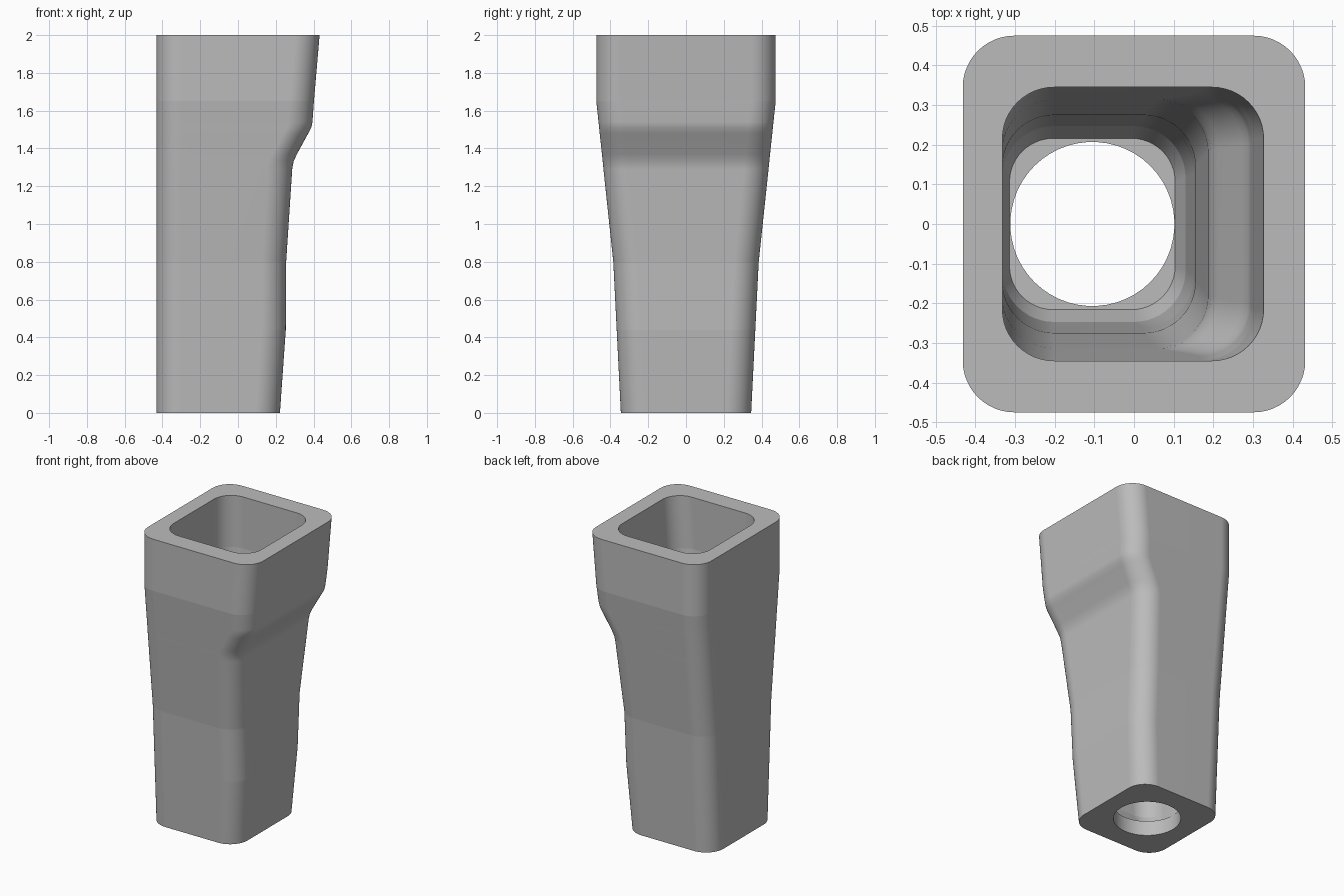
import bpy, bmesh, math

cube = bpy.data.objects.get("Cube")
if cube:
    bpy.data.objects.remove(cube)

STEPS = 12            # segments per rounded corner
COUNT = 4 * (STEPS + 1)


def rounded_ring(bm, z, x0, x1, half_y, r):
    """Rounded rectangle, counter-clockwise from the +x side."""
    corners = [(x1 - r, half_y - r), (x0 + r, half_y - r),
               (x0 + r, r - half_y), (x1 - r, r - half_y)]
    ring = []
    for i, (cx, cy) in enumerate(corners):
        for j in range(STEPS + 1):
            a = math.pi / 2 * (i + j / STEPS)
            ring.append(bm.verts.new((cx + r * math.cos(a), cy + r * math.sin(a), z)))
    return ring


def circle_ring(bm, z, cx, r):
    ring = []
    for k in range(COUNT):
        a = math.tau * (k + 0.5) / COUNT
        ring.append(bm.verts.new((cx + r * math.cos(a), r * math.sin(a), z)))
    return ring


def bridge(bm, a, b):
    for k in range(COUNT):
        n = (k + 1) % COUNT
        bm.faces.new((a[k], a[n], b[n], b[k])).smooth = True


# Height, right edge, half depth, crisp bend
outer = [(0, 0.222, 0.345, True), (0.44, 0.253, 0.367, True), (0.8, 0.255, 0.385, True),
         (1.29, 0.287, 0.437, False), (1.33, 0.294, 0.441, False), (1.37, 0.312, 0.445, False),
         (1.48, 0.372, 0.457, False), (1.51, 0.388, 0.460, False), (1.54, 0.394, 0.463, False),
         (1.65, 0.402, 0.475, True), (2, 0.432, 0.475, True)]
inner = [(2, 0.327, 0.345, True), (1.65, 0.302, 0.345, True), (1.54, 0.294, 0.334, False),
         (1.51, 0.288, 0.331, False), (1.48, 0.272, 0.328, False), (1.37, 0.212, 0.318, False),
         (1.33, 0.194, 0.314, False), (1.29, 0.187, 0.311, False), (0.8, 0.155, 0.275, True),
         (0.44, 0.152, 0.26, True), (0.17, 0.13, 0.247, True)]

# Socket body: outside wall, rim, cavity, floor, round drain hole, underside
bm = bmesh.new()
rings, crisp = [], []
for z, x1, hy, sharp in outer:
    rings.append(rounded_ring(bm, z, -0.432, x1, hy, 0.13))
    crisp.append(sharp)
for z, x1, hy, sharp in inner:
    rings.append(rounded_ring(bm, z, -0.332, x1, hy, 0.13))
    crisp.append(sharp)
rings.append(rounded_ring(bm, 0.1, -0.314, 0.104, 0.216, 0.11))
rings.append(circle_ring(bm, 0.1, -0.105, 0.207))
rings.append(circle_ring(bm, 0, -0.105, 0.207))
crisp += [True] * 3
for k in range(len(rings)):
    bridge(bm, rings[k], rings[(k + 1) % len(rings)])

# Keep the crisp bends sharp
for ring, sharp in zip(rings, crisp):
    if sharp:
        for k in range(COUNT):
            edge = bm.edges.get((ring[k], ring[(k + 1) % COUNT]))
            if edge:
                edge.smooth = False
bmesh.ops.recalc_face_normals(bm, faces=bm.faces)
mesh = bpy.data.meshes.new("tapered_socket")
bm.to_mesh(mesh)
bm.free()
body = bpy.data.objects.new("tapered_socket", mesh)
bpy.context.collection.objects.link(body)

# Flat walls stay flat beside the rounded corners
weighted = body.modifiers.new("Weighted Normals", 'WEIGHTED_NORMAL')
weighted.keep_sharp = True

grey = bpy.data.materials.new("plain_grey")
grey.use_nodes = True
colour = (0.5, 0.5, 0.5, 1)
grey.diffuse_color = colour
grey.node_tree.nodes["Principled BSDF"].inputs["Base Color"].default_value = colour
mesh.materials.append(grey)
